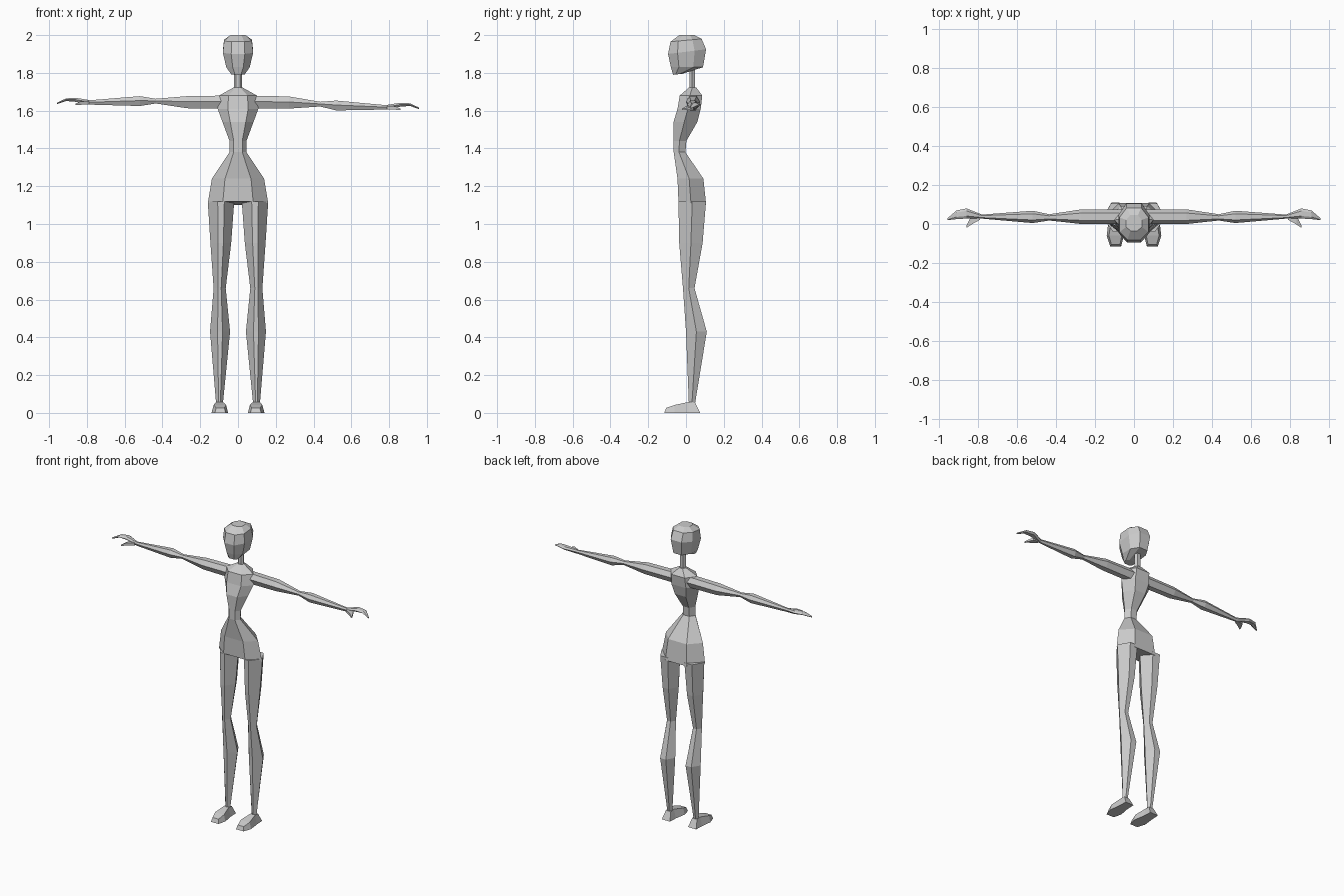
import bpy, bmesh

# Six-sided section: (across -1..1, depth 0..1)
HEX = [(-.5, 0), (.5, 0), (1, .45), (.5, 1), (-.5, 1), (-1, .45)]
LIMB = [(-.25, 0), (.25, 0), (1, .5), (.4, 1), (-.4, 1), (-1, .5)]
OCT = [(-.45, 0), (.45, 0), (1, .25), (1, .7), (.5, 1), (-.5, 1), (-1, .7), (-1, .25)]
BOX = [(-1, 0), (1, 0), (1, 1), (-1, 1)]


def loft(name, rings):
    bm = bmesh.new()
    loops = [[bm.verts.new(p) for p in r] for r in rings]
    n = len(loops[0])
    for a, b in zip(loops, loops[1:]):
        for i in range(n):
            j = (i + 1) % n
            bm.faces.new((a[i], a[j], b[j], b[i]))
    bm.faces.new(loops[0])
    bm.faces.new(loops[-1])
    bmesh.ops.recalc_face_normals(bm, faces=bm.faces)
    me = bpy.data.meshes.new(name)
    bm.to_mesh(me)
    bm.free()
    ob = bpy.data.objects.new(name, me)
    bpy.context.collection.objects.link(ob)
    return ob


def upright(sec, cx, hw, yf, yb, zf, zb):
    """Ring around a vertical axis, tilted from front height to back height."""
    return [(cx + u * hw, yf + v * (yb - yf), zf + v * (zb - zf)) for u, v in sec]


# Head: half width, y front, y back, z front, z back
loft("head", [upright(OCT, 0, *r) for r in [
    (.035, -.068, -.02, 1.79, 1.795),
    (.062, -.08, .09, 1.83, 1.83),
    (.08, -.095, .106, 1.90, 1.925),
    (.074, -.082, .083, 1.965, 1.98),
    (.04, -.035, .045, 2.0, 2.0)]])

# Neck
loft("neck", [upright(HEX, 0, .021, .018, .047, z, z) for z in (1.68, 1.85)])

# Torso from hips to shoulders
loft("torso", [upright(HEX, 0, *r) for r in [
    (.16, -.04, .107, 1.12, 1.10),
    (.138, -.045, .092, 1.24, 1.24),
    (.045, -.065, -.003, 1.38, 1.38),
    (.045, -.065, .002, 1.44, 1.44),
    (.082, -.066, .06, 1.54, 1.54),
    (.108, -.045, .078, 1.61, 1.61),
    (.10, -.033, .086, 1.68, 1.68),
    (.025, .015, .055, 1.722, 1.722)]])

for side, s in (("left", 1), ("right", -1)):
    # Leg: centre x, half width, y front, y back, z
    loft(side + "_leg", [upright(LIMB, s * cx, hw, yf, yb, z, z) for cx, hw, yf, yb, z in [
        (.09, .07, -.04, .106, 1.12),
        (.091, .055, -.036, .088, .90),
        (.097, .032, -.016, .045, .66),
        (.095, .053, .0, .11, .43),
        (.098, .018, .015, .048, .05)]])

    # Foot: y, centre x, half width, top half width, height
    loft(side + "_foot", [[(s * (cx - hw), y, 0), (s * (cx + hw), y, 0),
                           (s * (cx + tw), y + dy, h), (s * (cx - tw), y + dy, h)]
                          for y, dy, cx, hw, tw, h in [
        (.075, -.027, .098, .03, .018, .055),
        (.015, 0, .098, .033, .018, .058),
        (-.06, 0, .096, .044, .033, .042),
        (-.115, .01, .094, .028, .022, .027)]])

    # Arm and hand: x, y front, y back, z bottom, z top
    def across(x, y0, y1, z0, z1, sec=HEX):
        tilt = -s * .013 * min(1, max(0, (x - .25) / .3))
        c, h = (y0 + y1) / 2, (y1 - y0) / 2
        return [(s * x, c + u * h, z1 - v * (z1 - z0) + tilt) for u, v in sec]

    loft(side + "_arm", [across(*r) for r in [
        (.05, 0, .075, 1.61, 1.68),
        (.27, 0, .075, 1.612, 1.676),
        (.435, .018, .05, 1.63, 1.655),
        (.52, .005, .068, 1.613, 1.665),
        (.785, .028, .048, 1.619, 1.642)]])
    loft(side + "_hand", [across(*r) for r in [
        (.78, .028, .048, 1.619, 1.642),
        (.86, .028, .08, 1.634, 1.655),
        (.91, .025, .07, 1.638, 1.652),
        (.957, .02, .03, 1.622, 1.63)]])
    loft(side + "_thumb", [across(*r, BOX) for r in [
        (.79, .022, .045, 1.62, 1.638),
        (.835, -.003, .04, 1.618, 1.636),
        (.86, -.02, -.008, 1.616, 1.624)]])
